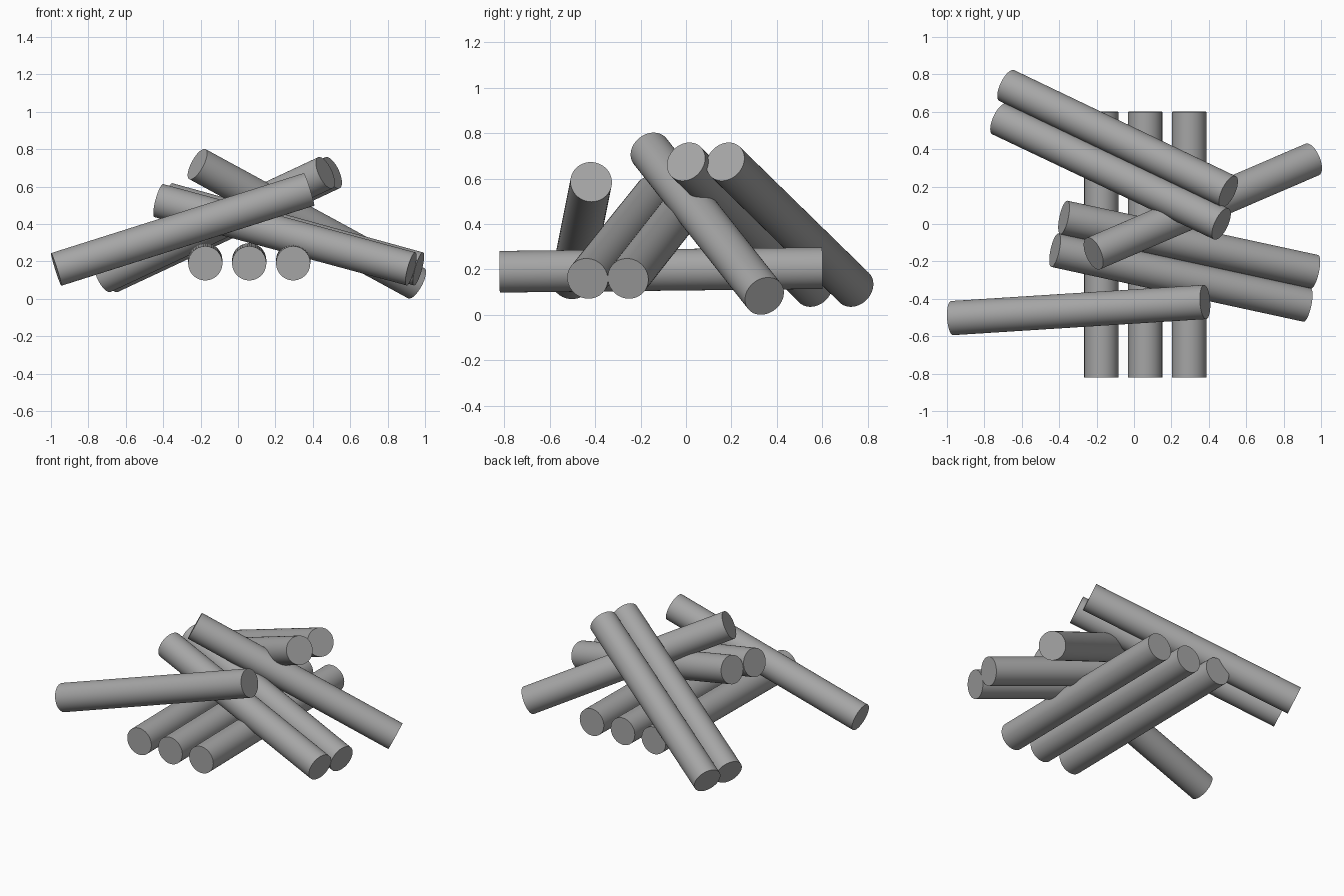
import bpy
from math import radians
from mathutils import Vector

cube = bpy.data.objects.get("Cube")
if cube:
    bpy.data.objects.remove(cube, do_unlink=True)

RADIUS = 0.0915

grey = bpy.data.materials.new("log grey")
grey.use_nodes = True
colour = (0.38, 0.38, 0.38, 1)
grey.diffuse_color = colour
grey.node_tree.nodes["Principled BSDF"].inputs["Base Color"].default_value = colour


def log(name, start, end):
    """Round log between two cap centres."""
    a, b = Vector(start), Vector(end)
    axis = b - a
    bpy.ops.mesh.primitive_cylinder_add(vertices=48, radius=RADIUS,
                                        depth=axis.length, location=(a + b) / 2)
    obj = bpy.context.object
    obj.name = name
    obj.rotation_euler = axis.to_track_quat('Z', 'Y').to_euler()
    obj.data.materials.append(grey)
    bpy.ops.object.shade_smooth_by_angle(angle=radians(35))
    return obj


# Bottom row of parallel logs
for i, x in enumerate((-0.175, 0.06, 0.295)):
    log(f"base_log_{i + 1}", (x, -0.82, 0.19), (x, 0.6, 0.206))

# Pair leaning down towards the left side
log("middle_log_back", (-0.375, 0.035, 0.53), (0.965, -0.255, 0.16))
log("middle_log_front", (-0.423, -0.14, 0.525), (0.925, -0.433, 0.16))

# Pair leaning down towards the back
log("upper_log_back", (-0.68, 0.74, 0.12), (0.505, 0.173, 0.674))
log("upper_log_front", (-0.718, 0.562, 0.12), (0.467, 0.0, 0.674))

# Single crossing logs
log("crossing_log", (-0.217, -0.158, 0.72), (0.953, 0.345, 0.083))
log("front_log", (-0.972, -0.503, 0.157), (0.38, -0.417, 0.585))
